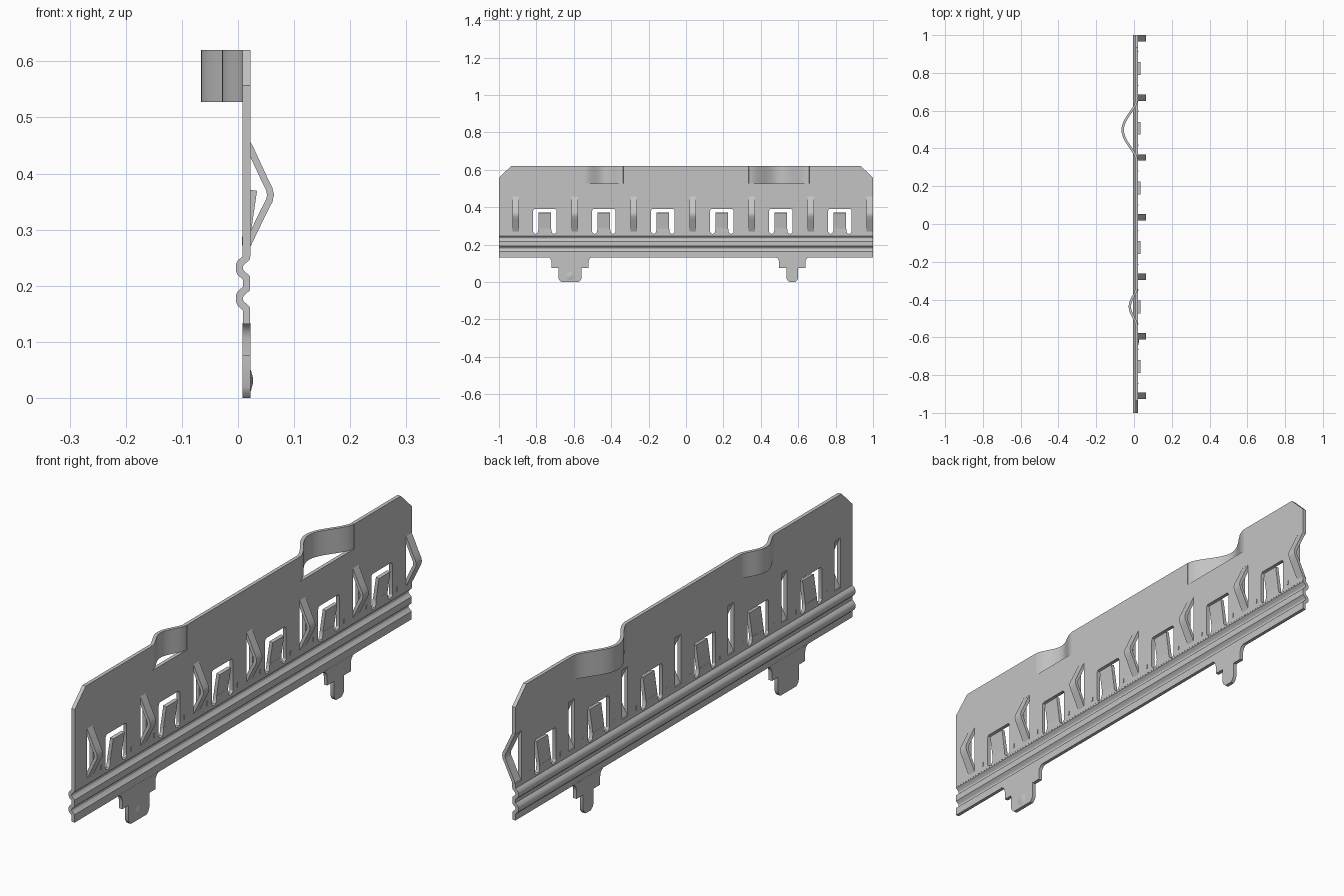
import bpy, bmesh, math
from mathutils import Vector

cube = bpy.data.objects.get("Cube")
if cube:
    bpy.data.objects.remove(cube, do_unlink=True)

mat = bpy.data.materials.new("sheet metal grey")
mat.use_nodes = True
GREY = (0.55, 0.55, 0.55, 1.0)
mat.diffuse_color = GREY
mat.node_tree.nodes["Principled BSDF"].inputs["Base Color"].default_value = GREY

X0, X1 = 0.008, 0.022          # sheet faces
XM, T = 0.015, 0.014           # sheet middle and thickness
PITCH = 0.3155
FINGERS = [-0.91 + PITCH * i for i in range(7)]
WINDOWS = [-0.755 + PITCH * i for i in range(6)]
FW = 0.017                     # half finger width
AXES = {"x": lambda u, v, w: (w, u, v),
        "y": lambda u, v, w: (u, w, v),
        "z": lambda u, v, w: (u, v, w)}
made = []


def finish(name, bm):
    bmesh.ops.recalc_face_normals(bm, faces=bm.faces)
    me = bpy.data.meshes.new(name)
    bm.to_mesh(me)
    bm.free()
    me.materials.append(mat)
    ob = bpy.data.objects.new(name, me)
    bpy.context.collection.objects.link(ob)
    made.append(ob)
    return ob


def prism(name, loops, axis, lo, hi):
    """Extrude an outline (first loop) with holes (other loops) along an axis."""
    place = AXES[axis]
    bm = bmesh.new()
    edges = []
    for loop in loops:
        vs = [bm.verts.new(place(u, v, lo)) for u, v in loop]
        edges += [bm.edges.new((vs[i - 1], vs[i])) for i in range(len(vs))]
    normal = Vector(place(0, 0, 1))
    bmesh.ops.triangle_fill(bm, use_beauty=True, edges=edges, normal=normal)
    ext = bmesh.ops.extrude_face_region(bm, geom=bm.faces[:])
    moved = [g for g in ext["geom"] if isinstance(g, bmesh.types.BMVert)]
    bmesh.ops.translate(bm, verts=moved, vec=normal * (hi - lo))
    return finish(name, bm)


def ribbon(path, t):
    """Outline of a bent strip of thickness t around a middle line."""
    pts = [Vector(p) for p in path]
    a, b = [], []
    for i, p in enumerate(pts):
        d0 = (p - pts[i - 1]).normalized() if i else None
        d1 = (pts[i + 1] - p).normalized() if i < len(pts) - 1 else None
        d0, d1 = d0 or d1, d1 or d0
        m = (d0 + d1).normalized()
        n = Vector((-m.y, m.x)) * (t / 2 / max(m.dot(d0), 0.5))
        a.append(tuple(p + n))
        b.append(tuple(p - n))
    return a + b[::-1]


def rect(y0, y1, z0, z1):
    return [(y0, z0), (y1, z0), (y1, z1), (y0, z1)]


def window(c):
    """Arch-shaped cut with two rounded legs around the tongue."""
    half = [(0.034, 0.286), (0.036, 0.268), (0.042, 0.259), (0.049, 0.257),
            (0.057, 0.259), (0.063, 0.268), (0.063, 0.380), (0.060, 0.388), (0.054, 0.391)]
    return [(c + y, z) for y, z in half] + [(c - y, z) for y, z in half[::-1]]


# Main plate: chamfered top corners, gaps for the bowed strips, finger and tongue cuts
BOWS = [(0.335, 0.66, 0.075), (-0.54, -0.335, 0.037)]
ZB, ZT = 0.527, 0.62
end = FINGERS[-1] - FW
outline = [(-1, 0.252), (1, 0.252), (1, 0.27), (end, 0.27), (end, 0.457),
           (1, 0.457), (1, 0.557), (0.935, ZT)]
for y0, y1, _ in BOWS:
    outline += [(y1, ZT), (y1, ZB), (y0, ZB), (y0, ZT)]
outline += [(-0.935, ZT), (-1, 0.557)]
holes = [rect(c - FW, c + FW, 0.27, 0.457) for c in FINGERS[:-1]]
holes += [window(c) for c in WINDOWS]
prism("main_plate", [outline] + holes, "x", X0, X1)

# Bowed strips along the top edge
for name, (y0, y1, depth) in zip(("large_bow", "small_bow"), BOWS):
    path = []
    for i in range(25):
        k = i / 24
        path.append((XM - depth * ((1 - math.cos(2 * math.pi * k)) / 2) ** 0.85,
                     y0 + (y1 - y0) * k))
    prism(name, [ribbon(path, T * 0.9)], "z", ZB, ZT)

# Two pressed ribs running the whole length
rib = [(XM, 0.253)]
for c in (0.232, 0.177):
    rib += [(XM, c + 0.018), (0.005, c + 0.009), (0.0025, c + 0.004),
            (0.0025, c - 0.004), (0.005, c - 0.009), (XM, c - 0.018)]
rib += [(XM, 0.132)]
prism("ribbed_band", [ribbon(rib, 0.013)], "y", -1, 1)

# Spring fingers arched out of the plate
arch = [(XM, 0.457), (0.022, 0.444), (0.046, 0.392), (0.0555, 0.373), (0.058, 0.362),
        (0.0555, 0.351), (0.046, 0.333), (0.022, 0.283), (XM, 0.270)]
for i, c in enumerate(FINGERS):
    prism(f"spring_finger_{i + 1}", [ribbon(arch, 0.012)], "y", c - FW, c + FW)

# Tongues leaning out of the windows, with small nibs beside them
for i, c in enumerate(WINDOWS):
    lean = [(XM, 0.284), (XM + 0.001, 0.292), (0.0275, 0.370)]
    prism(f"tongue_{i + 1}", [ribbon(lean, 0.013)], "y", c - 0.034, c + 0.034)
    for side in (-1, 1):
        y = c + side * 0.09
        prism(f"nib_{i + 1}", [rect(y - 0.003, y + 0.003, 0.272, 0.288)], "x", X0 - 0.001, X1 + 0.002)


# Stepped feet under the lower edge
def foot(name, c, wide, narrow):
    half = [(wide + 0.022, 0.134), (wide + 0.010, 0.128), (wide + 0.003, 0.118),
            (wide, 0.106), (wide, 0.075), (narrow, 0.075), (narrow, 0.020),
            (narrow - 0.005, 0.009), (narrow - 0.015, 0.0)]
    prism(name, [[(c + y, z) for y, z in half] + [(c - y, z) for y, z in half[::-1]]], "x", X0, X1)


foot("wide_foot", -0.62, 0.098, 0.062)
foot("narrow_foot", 0.568, 0.070, 0.031)

# Small dimple on the wide foot
bm = bmesh.new()
bmesh.ops.create_cone(bm, cap_ends=True, segments=16, radius1=0.025, radius2=0.004, depth=0.006)
for v in bm.verts:
    v.co = (X1 + 0.002 + v.co.z, -0.62 + v.co.x, 0.031 + v.co.y)
finish("foot_dimple", bm)

# Smooth bends, sharp edges
bpy.ops.object.select_all(action="DESELECT")
for ob in made:
    ob.select_set(True)
bpy.context.view_layer.objects.active = made[0]
bpy.ops.object.shade_smooth_by_angle(angle=math.radians(30))
